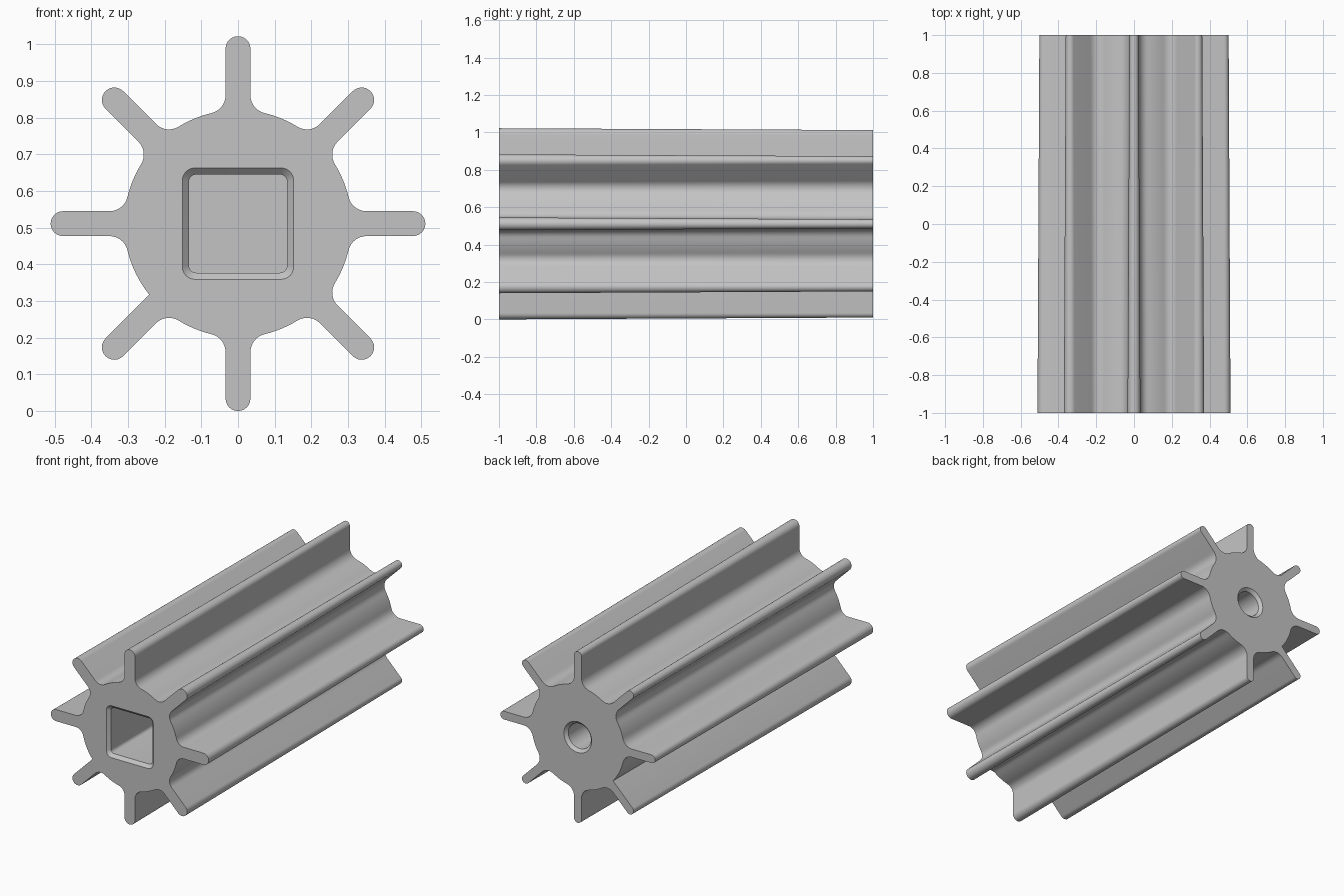
import bpy, bmesh
from math import pi, sin, cos, asin, sqrt, radians

CENTRE_Z = 0.511
FINS = 8
SHARP_FIN = 5          # this fin has one unfilleted root
STEPS = 8

cube = bpy.data.objects.get("Cube")
if cube:
    bpy.data.objects.remove(cube, do_unlink=True)

grey = bpy.data.materials.new("plain grey")
grey.use_nodes = True
grey.diffuse_color = (0.55, 0.55, 0.55, 1)
grey.node_tree.nodes["Principled BSDF"].inputs["Base Color"].default_value = (0.55, 0.55, 0.55, 1)


def arc(cx, cy, r, a0, a1, n=STEPS):
    return [(cx + r * cos(a0 + (a1 - a0) * i / n),
             cy + r * sin(a0 + (a1 - a0) * i / n)) for i in range(n + 1)]


def turn(points, a):
    return [(x * cos(a) - y * sin(a), x * sin(a) + y * cos(a)) for x, y in points]


def finned_profile(draft):
    """Hub outline with fins; every wall is moved inward by the draft."""
    hub, half, fillet, tip = 0.31 - draft, 0.034 - draft, 0.05 + draft, 0.477
    off = half + fillet
    along = sqrt((hub + fillet) ** 2 - off ** 2)
    root = asin(off / (hub + fillet))
    corner = asin(half / hub)
    outline = []
    for k in range(FINS):
        a = k * 2 * pi / FINS
        # concave root, rounded tip, concave root
        left = arc(along, off, fillet, -pi / 2, -pi + root)
        right = [(x, -y) for x, y in reversed(left)]
        if k == SHARP_FIN:
            right = [(hub * cos(corner), -half)]
        fin = right + arc(tip, 0, half, -pi / 2, pi / 2, 12) + left
        outline += turn(fin, a)
        # hub wall up to the next fin
        after = corner if k + 1 == SHARP_FIN else root
        outline += arc(0, 0, hub, a + root, a + 2 * pi / FINS - after)[1:-1]
    return outline


def rounded_square(h, r):
    pts = []
    for k in range(4):
        pts += turn(arc(h - r, h - r, r, 0, pi / 2, 6), k * pi / 2)
    return pts


def circle(r):
    return arc(0, 0, r, 0, 2 * pi, 40)[:-1]


bm = bmesh.new()


def ring(points, y):
    verts = [bm.verts.new((px, y, pz + CENTRE_Z)) for px, pz in points]
    n = len(verts)
    edges = [bm.edges.new((verts[i], verts[(i + 1) % n])) for i in range(n)]
    return verts, edges


def loft(rings):
    for (a, _), (b, _) in zip(rings, rings[1:]):
        n = len(a)
        for i in range(n):
            j = (i + 1) % n
            bm.faces.new((a[i], a[j], b[j], b[i]))


# Drafted outer wall
outer = [ring(finned_profile(0), -1), ring(finned_profile(0.01), 1)]
loft(outer)

# Chamfered square socket in the front
socket = [ring(rounded_square(0.152, 0.035), -1),
          ring(rounded_square(0.134, 0.02), -0.982),
          ring(rounded_square(0.134, 0.02), -0.2)]
loft(socket)
bm.faces.new(socket[-1][0])

# Chamfered round bore in the back
bore = [ring(circle(0.09), 1), ring(circle(0.073), 0.983), ring(circle(0.073), 0.7)]
loft(bore)
bm.faces.new(bore[-1][0])

# End faces around the openings
for wall, hole in ((outer[0], socket[0]), (outer[1], bore[0])):
    bmesh.ops.triangle_fill(bm, use_beauty=True, use_dissolve=False, edges=wall[1] + hole[1])

bmesh.ops.recalc_face_normals(bm, faces=bm.faces[:])
mesh = bpy.data.meshes.new("finned_roller")
bm.to_mesh(mesh)
bm.free()
mesh.materials.append(grey)
roller = bpy.data.objects.new("finned_roller", mesh)
bpy.context.collection.objects.link(roller)

bpy.ops.object.select_all(action='DESELECT')
roller.select_set(True)
bpy.context.view_layer.objects.active = roller
bpy.ops.object.shade_smooth_by_angle(angle=radians(30))
